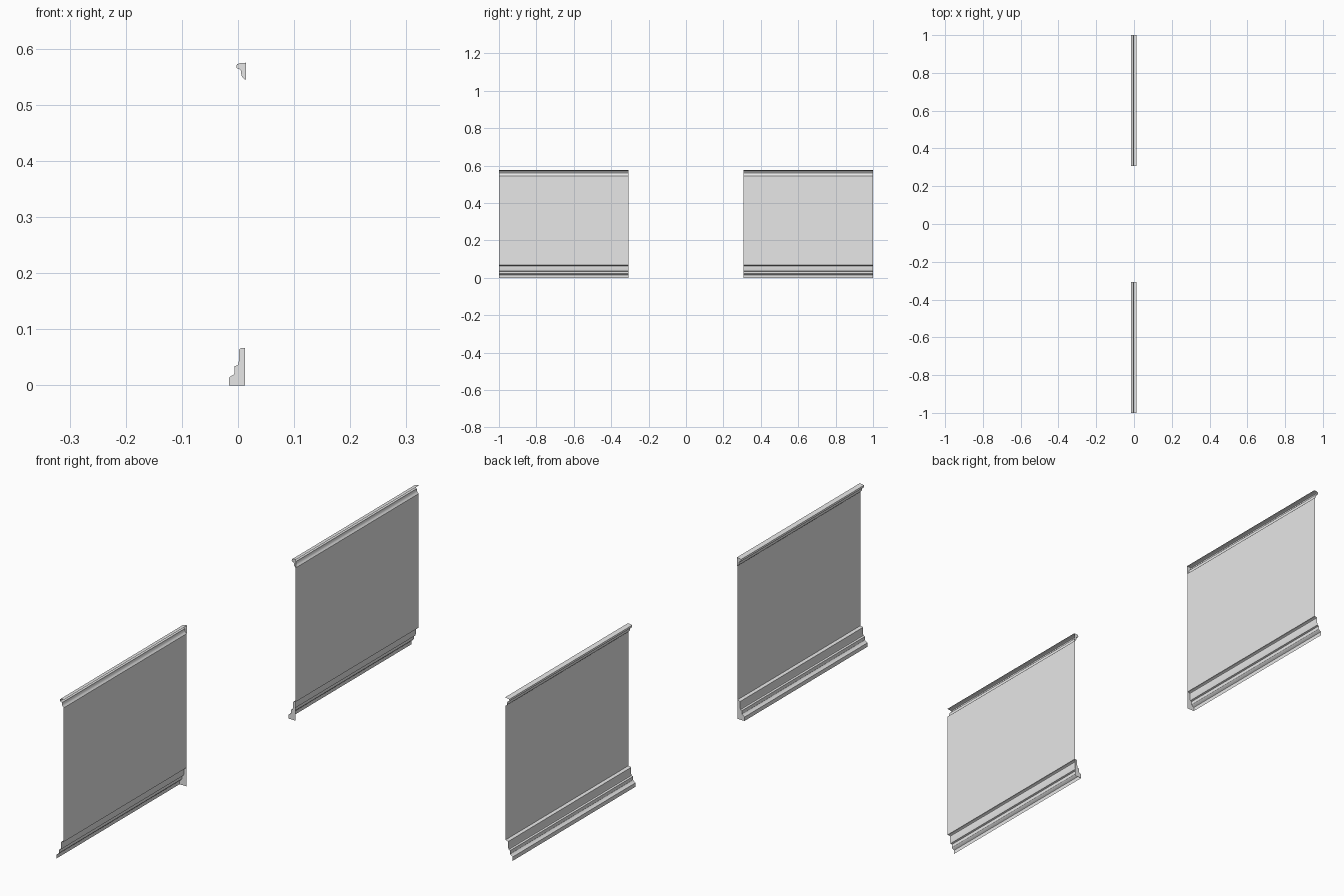
import bpy
import bmesh
import math

cube = bpy.data.objects.get("Cube")
if cube:
    bpy.data.objects.remove(cube)

grey = bpy.data.materials.new("plain grey")
grey.use_nodes = True
colour = (0.8, 0.8, 0.8, 1)
grey.diffuse_color = colour
grey.node_tree.nodes["Principled BSDF"].inputs["Base Color"].default_value = colour

INNER, OUTER = 0.307, 1.0   # ends of each wall run along y
WALL = 0.0125               # plane of the wall sheet

# Cross-sections (x, z), listed from bottom to top
skirting = [(-0.016, 0), (-0.016, 0.014), (-0.013, 0.016), (-0.008, 0.019),
            (-0.006, 0.022), (-0.006, 0.034), (0, 0.036), (0.002, 0.045),
            (0.002, 0.064), (0.005, 0.066), (WALL, 0.067)]
panel = [(WALL, 0.067), (WALL, 0.545)]
rail = [(WALL, 0.545), (0.008, 0.549), (0.006, 0.553), (0.005, 0.561),
        (0.003, 0.563), (-0.002, 0.565), (-0.003, 0.568), (-0.002, 0.572),
        (0.003, 0.574), (0.0145, 0.575)]


def sweep(name, profile, side, cap_corner=None):
    """Sweep an open profile along y; close only the inner end."""
    bm = bmesh.new()
    ends = sorted((side * INNER, side * OUTER))
    rows = [[bm.verts.new((x, y, z)) for x, z in profile] for y in ends]
    for i in range(len(profile) - 1):
        bm.faces.new((rows[0][i], rows[0][i + 1], rows[1][i + 1], rows[1][i]))
    if cap_corner:
        inner = list(rows[0] if side > 0 else rows[1])
        inner.append(bm.verts.new((cap_corner[0], side * INNER, cap_corner[1])))
        bm.faces.new(inner[::-1] if side > 0 else inner)
    mesh = bpy.data.meshes.new(name)
    bm.to_mesh(mesh)
    bm.free()
    mesh.materials.append(grey)
    obj = bpy.data.objects.new(name, mesh)
    bpy.context.collection.objects.link(obj)
    bpy.ops.object.select_all(action='DESELECT')
    obj.select_set(True)
    bpy.context.view_layer.objects.active = obj
    bpy.ops.object.shade_smooth_by_angle(angle=math.radians(30))


for label, side in (("front", -1), ("back", 1)):
    sweep(label + "_skirting_board", skirting, side, (WALL, 0))
    sweep(label + "_wall_panel", panel, side)
    sweep(label + "_top_rail", rail, side, (0.0145, 0.545))
